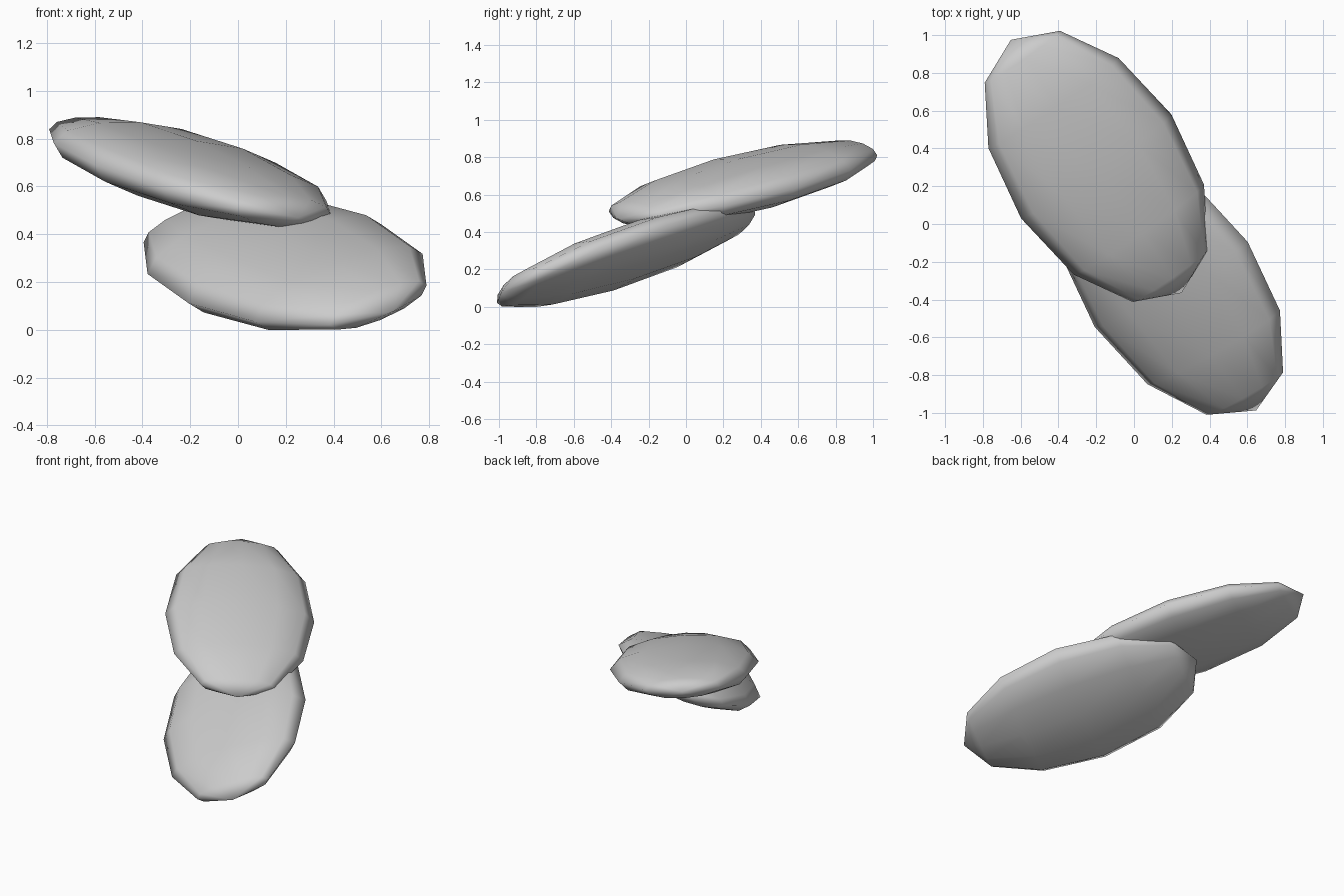
import bpy
import bmesh
from mathutils import Matrix, Vector

if "Cube" in bpy.data.objects:
    bpy.data.objects.remove(bpy.data.objects["Cube"])

# One plain grey for both parts
grey = bpy.data.materials.new("light_grey")
grey.diffuse_color = (0.6, 0.6, 0.6, 1.0)
grey.use_nodes = True
grey.node_tree.nodes["Principled BSDF"].inputs["Base Color"].default_value = grey.diffuse_color


def flat_pebble(name, centre, long_axis, short_axis, half_thickness):
    """Low-poly sphere with poles on the long axis, squashed to a flat pebble."""
    long_v, short_v = Vector(long_axis), Vector(short_axis)
    thick_v = long_v.cross(short_v).normalized() * half_thickness
    shape = Matrix((short_v, thick_v, long_v)).transposed().to_4x4()

    bm = bmesh.new()
    bmesh.ops.create_uvsphere(bm, u_segments=12, v_segments=6, radius=1.0)
    bm.transform(shape)
    bmesh.ops.recalc_face_normals(bm, faces=bm.faces)
    for face in bm.faces:
        face.smooth = True
    mesh = bpy.data.meshes.new(name)
    bm.to_mesh(mesh)
    bm.free()

    mesh.materials.append(grey)
    obj = bpy.data.objects.new(name, mesh)
    obj.location = centre
    bpy.context.collection.objects.link(obj)
    return obj


# Lower pebble, tilted down towards the front
flat_pebble("lower_pebble", (0.197, -0.32, 0.276),
            (0.45, -0.667, -0.20), (0.405, 0.225, 0.164), 0.135)

# Upper pebble, resting on the lower one and rising to the back
flat_pebble("upper_pebble", (-0.20, 0.305, 0.66),
            (-0.452, 0.67, 0.19), (0.398, 0.275, -0.03), 0.135)
